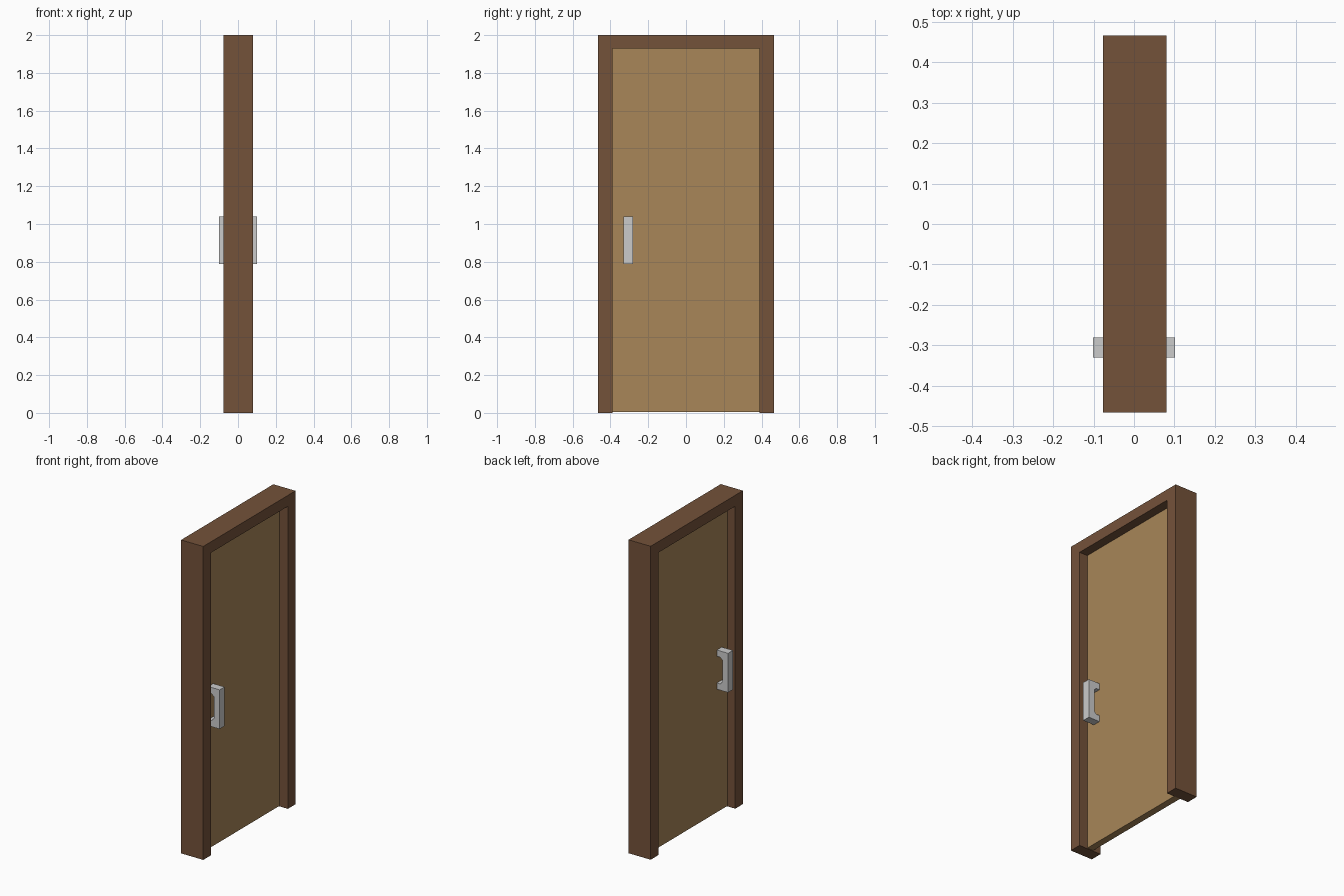
import bpy
import bmesh

cube = bpy.data.objects.get("Cube")
if cube:
    bpy.data.objects.remove(cube, do_unlink=True)


def material(name, srgb):
    """Flat material from 0-255 display colour."""
    color = [((c / 255 + 0.055) / 1.055) ** 2.4 for c in srgb] + [1]
    mat = bpy.data.materials.new(name)
    mat.use_nodes = True
    mat.diffuse_color = color
    mat.node_tree.nodes["Principled BSDF"].inputs["Base Color"].default_value = color
    return mat


def extrude_profile(name, points, offset, mat):
    """Face from 3D points, extruded along offset into a solid."""
    bm = bmesh.new()
    face = bm.faces.new([bm.verts.new(p) for p in points])
    result = bmesh.ops.extrude_face_region(bm, geom=[face], use_keep_orig=True)
    verts = [v for v in result["geom"] if isinstance(v, bmesh.types.BMVert)]
    bmesh.ops.translate(bm, verts=verts, vec=offset)
    bmesh.ops.recalc_face_normals(bm, faces=bm.faces)
    mesh = bpy.data.meshes.new(name)
    bm.to_mesh(mesh)
    bm.free()
    mesh.materials.append(mat)
    obj = bpy.data.objects.new(name, mesh)
    bpy.context.collection.objects.link(obj)
    return obj


dark_wood = material("dark brown wood", (116, 82, 58))
light_wood = material("light brown wood", (168, 134, 88))
metal = material("pale grey metal", (203, 203, 203))

# Door frame: an upside-down U, extruded through its depth
OUT, IN, TOP, LINTEL = 0.465, 0.388, 2.0, 1.93
outline = [(-OUT, 0), (-OUT, TOP), (OUT, TOP), (OUT, 0),
           (IN, 0), (IN, LINTEL), (-IN, LINTEL), (-IN, 0)]
extrude_profile("door_frame", [(-0.076, y, z) for y, z in outline],
                (0.156, 0, 0), dark_wood)

# Door leaf set inside the frame
HALF = 0.022
leaf = [(-IN, 0.004), (-IN, LINTEL), (IN, LINTEL), (IN, 0.004)]
extrude_profile("door_leaf", [(-HALF, y, z) for y, z in leaf],
                (2 * HALF, 0, 0), light_wood)

# Pull handles: C-shaped grip with chamfered inner corners, one per side
MID, TALL, GAP, CUT = 0.914, 0.125, 0.085, 0.015
GRIP, REACH = 0.06, 0.101
upper = [(HALF, GAP), (HALF, TALL), (REACH, TALL)]
inner = [(GRIP, GAP - CUT), (GRIP - CUT, GAP)]
half = inner[::1] + upper
c_shape = half + [(x, -z) for x, z in reversed(half)]
for side, name in ((1, "left_handle"), (-1, "right_handle")):
    extrude_profile(name, [(side * x, -0.33, MID + z) for x, z in c_shape],
                    (0, 0.05, 0), metal)
